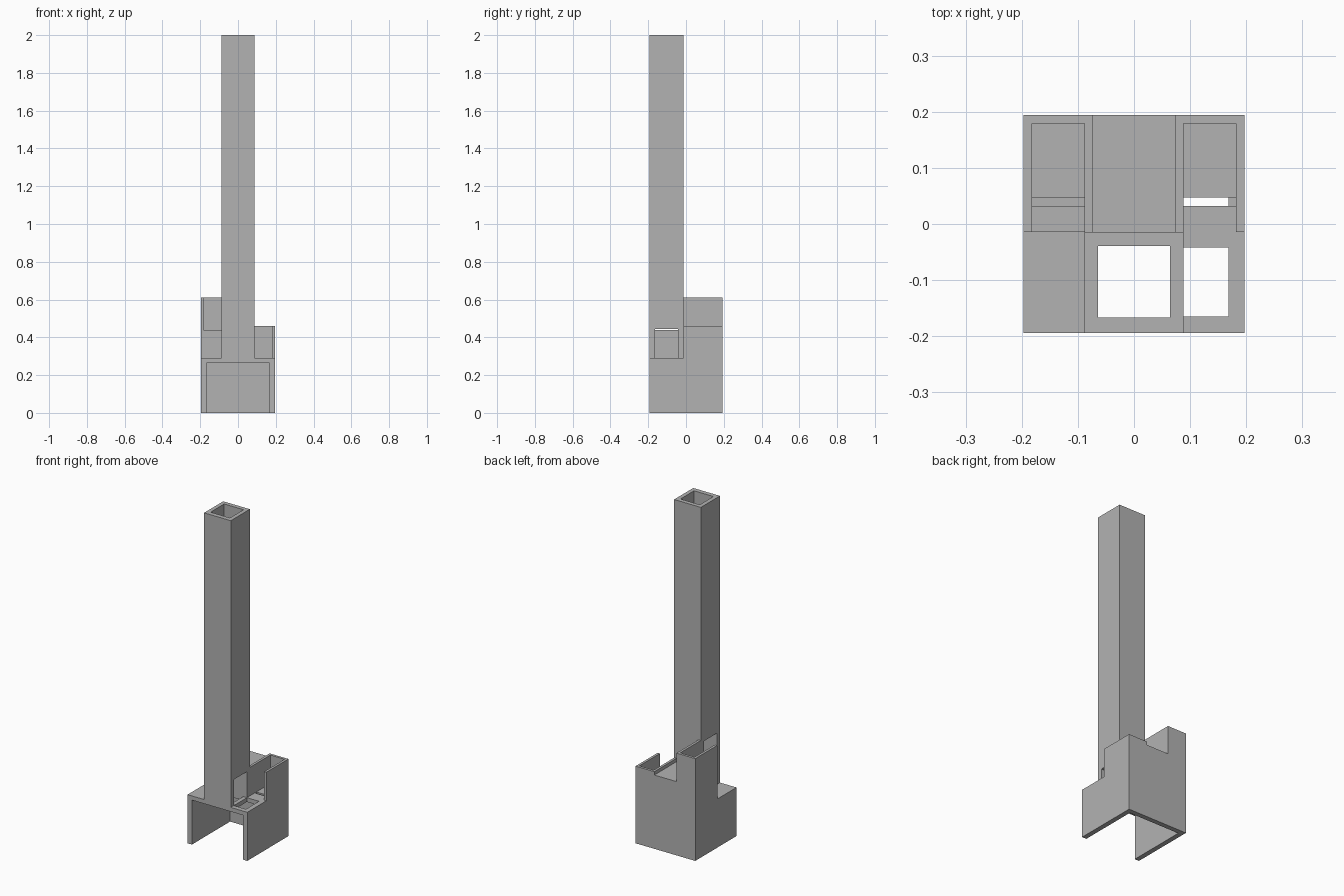
import bpy
import bmesh
from mathutils import Matrix, Vector

if "Cube" in bpy.data.objects:
    bpy.data.objects.remove(bpy.data.objects["Cube"], do_unlink=True)

stone = bpy.data.materials.new("plain_grey")
stone.use_nodes = True
grey = (0.45, 0.45, 0.45, 1)
stone.diffuse_color = grey
stone.node_tree.nodes["Principled BSDF"].inputs["Base Color"].default_value = grey

W = 0.197      # half width
D = 0.194      # half depth
C = 0.088      # chimney half width
F = -0.014     # rear face of the chimney
T = 0.015      # thin wall
DECK = 0.29
LEDGE = 0.44   # raised floor
STEP = LEDGE - DECK
E = 0.02       # cutter overshoot


def box(name, x, y, z):
    """Box from its (min, max) ranges."""
    lo, hi = Vector((x[0], y[0], z[0])), Vector((x[1], y[1], z[1]))
    bm = bmesh.new()
    size = Matrix.Diagonal((hi - lo).to_4d())
    bmesh.ops.create_cube(bm, size=1, matrix=Matrix.Translation((lo + hi) / 2) @ size)
    mesh = bpy.data.meshes.new(name)
    bm.to_mesh(mesh)
    bm.free()
    mesh.materials.append(stone)
    obj = bpy.data.objects.new(name, mesh)
    bpy.context.collection.objects.link(obj)
    return obj


def carve(obj, *ranges):
    """Cut boxes out of a part."""
    for i, r in enumerate(ranges):
        cutter = box(f"{obj.name}_cutter_{i}", *r)
        cutter.hide_render = True
        cutter.hide_viewport = True
        cutter.display_type = 'WIRE'
        mod = obj.modifiers.new("cut", 'BOOLEAN')
        mod.operation = 'DIFFERENCE'
        mod.solver = 'EXACT'
        mod.object = cutter


flue_x, flue_y = (-0.064, 0.064), (-0.167, -0.039)
port_y = (-0.165, -0.042)
slot_y = (0.032, 0.047)

# Base: three walls and a deck, open at the front and underneath
base = box("base", (-W, W), (-D, D), (0, DECK))
carve(base,
      ((-0.168, 0.168), (-D - E, 0.165), (-E, 0.265)),
      (flue_x, flue_y, (0.25, DECK + E)),
      ((C, 0.168), port_y, (0.25, DECK + E)),
      ((C, W - T), slot_y, (0.25, DECK + E)))

# Chimney: square tube with a side port for each chamber
chimney = box("chimney", (-C, C), (-D, F), (DECK, 2))
carve(chimney,
      (flue_x, flue_y, (DECK - E, 2 + E)),
      ((0, C + E), port_y, (DECK - E, DECK + 0.155)),
      ((-C - E, 0), port_y, (LEDGE, LEDGE + 0.155)))

# Block between the chambers
box("middle_block", (-C + T, C - T), (F, D), (DECK, LEDGE))

# Chambers: open at the front and the top, on deck or raised floor
low = box("low_chamber", (C - T, W), (F, D), (DECK, 0.46))
carve(low, ((C, W - T), (F - E, D - T), (DECK - E, 0.46 + E)))

high = box("high_chamber", (-W, -C + T), (F, D), (DECK, 0.61))
carve(high,
      ((-W + T, -C), (F - E, D - T), (LEDGE, 0.61 + E)),
      ((-W + T, -C), slot_y, (DECK + T, LEDGE + E)))
